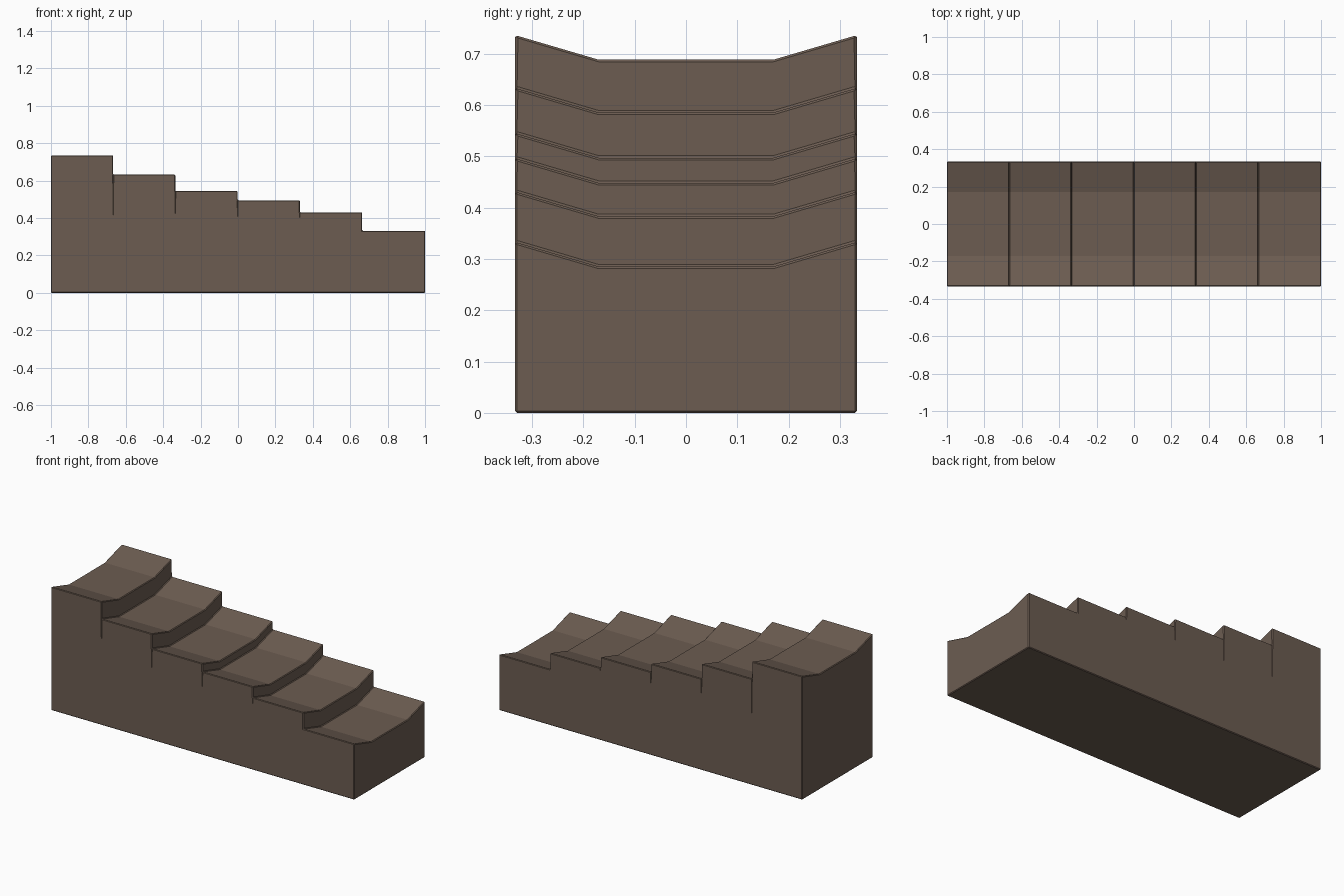
import bpy, bmesh, math

if "Cube" in bpy.data.objects:
    bpy.data.objects.remove(bpy.data.objects["Cube"])

HALF_W, FLAT_W, DIP = 0.333, 0.17, 0.048
xs = [-1.0, -0.667, -0.335, -0.002, 0.331, 0.664, 1.0]
heights = [0.736, 0.633, 0.545, 0.496, 0.431, 0.333]

mat = bpy.data.materials.new("brown_stone")
mat.diffuse_color = (0.15, 0.108, 0.083, 1)
mat.use_nodes = True
mat.node_tree.nodes["Principled BSDF"].inputs["Base Color"].default_value = mat.diffuse_color


def make_object(name, bm):
    bmesh.ops.recalc_face_normals(bm, faces=bm.faces[:])
    mesh = bpy.data.meshes.new(name)
    bm.to_mesh(mesh)
    bm.free()
    obj = bpy.data.objects.new(name, mesh)
    bpy.context.collection.objects.link(obj)
    return obj


# Staircase outline lofted across the width, with treads dipping in the middle
outline = [(xs[0], 0)]
for i, h in enumerate(heights):
    outline += [(xs[i], h), (xs[i + 1], h)]
outline.append((xs[-1], 0))

bm = bmesh.new()
rings = []
for y, dip in ((-HALF_W, 0), (-FLAT_W, DIP), (FLAT_W, DIP), (HALF_W, 0)):
    rings.append([bm.verts.new((x, y, z - dip if z else 0)) for x, z in outline])
n = len(outline)
for a, b in zip(rings, rings[1:]):
    for i in range(n):
        j = (i + 1) % n
        bm.faces.new((a[i], a[j], b[j], b[i]))
bm.faces.new(rings[0])
bm.faces.new(rings[-1])
# Merge the coplanar end, riser and underside strips
bmesh.ops.dissolve_limit(bm, angle_limit=math.radians(1), verts=bm.verts[:], edges=bm.edges[:])
steps = make_object("worn_steps", bm)
steps.data.materials.append(mat)

bevel = steps.modifiers.new("worn_edges", 'BEVEL')
bevel.width = 0.004
bevel.segments = 1
bevel.limit_method = 'ANGLE'
bevel.angle_limit = math.radians(60)

# Thin tapering seams between neighbouring steps on both long sides
bm = bmesh.new()
for x, h in zip(xs[1:5], heights):
    for side in (-1, 1):
        apex = bm.verts.new((x, side * (HALF_W + 0.001), 0.36))
        top = [bm.verts.new((x + dx, side * (HALF_W + dy), h + 0.01))
               for dx, dy in ((-0.006, 0.001), (0, -0.006), (0.006, 0.001))]
        bm.faces.new(top)
        for i in range(3):
            bm.faces.new((apex, top[i], top[(i + 1) % 3]))
cutter = make_object("seam_cutter", bm)
cutter.hide_render = True
cutter.hide_viewport = True
cutter.display_type = 'WIRE'

cut = steps.modifiers.new("seams", 'BOOLEAN')
cut.operation = 'DIFFERENCE'
cut.solver = 'EXACT'
cut.object = cutter
